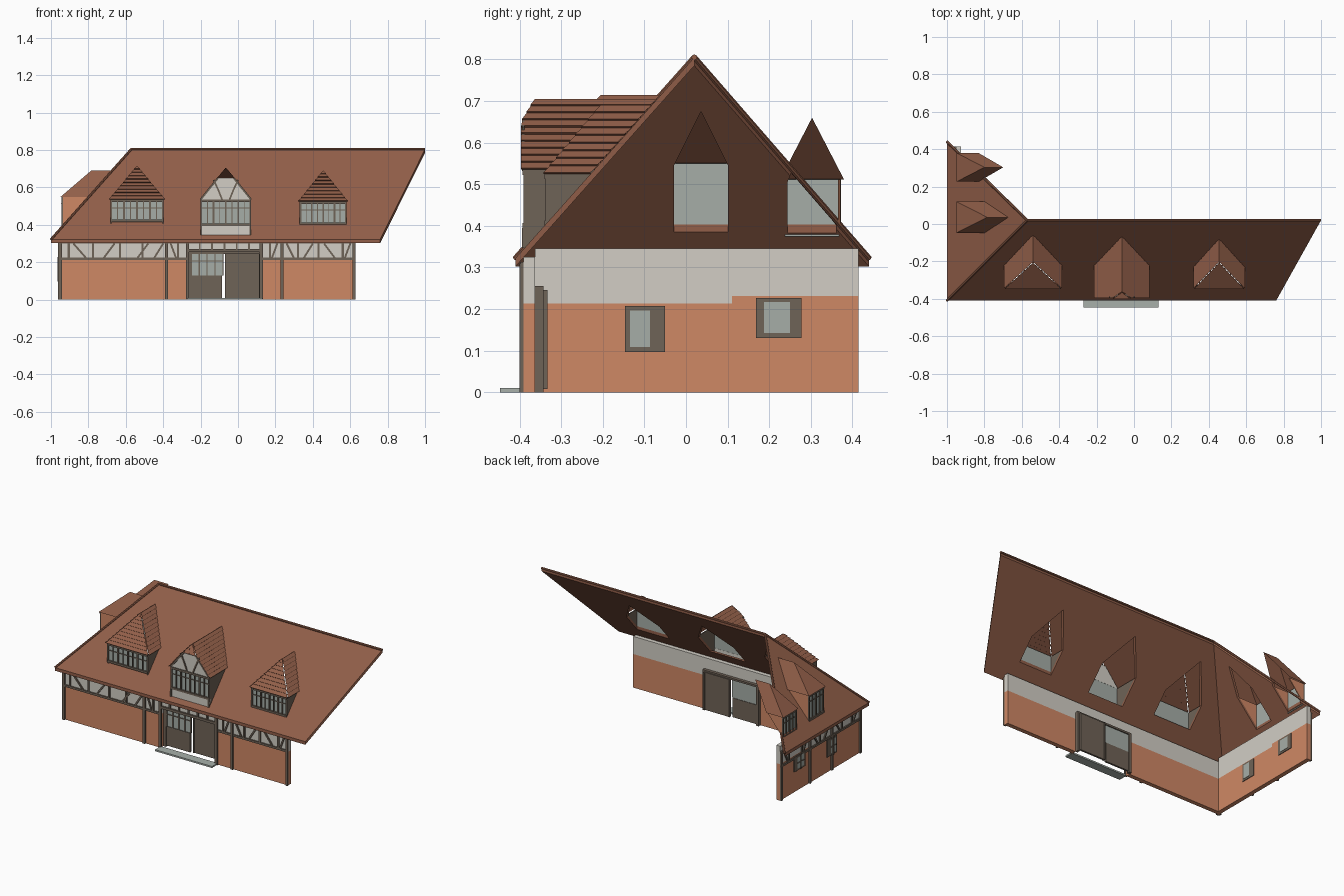
import bpy, bmesh, math
from mathutils import Matrix, Vector as V

if "Cube" in bpy.data.objects:
    bpy.data.objects.remove(bpy.data.objects["Cube"])


def material(name, *rgb):
    lin = [((c / 255 + 0.055) / 1.055) ** 2.4 for c in rgb] + [1]
    m = bpy.data.materials.new(name)
    m.use_nodes = True
    m.diffuse_color = lin
    m.node_tree.nodes["Principled BSDF"].inputs["Base Color"].default_value = lin
    return m


TILE = material("roof tile", 146, 95, 73)
BRICK = material("orange brick", 207, 136, 101)
PLASTER = material("plaster", 210, 206, 197)
TIMBER = material("weathered timber", 111, 99, 87)
GLASS = material("pale glass", 166, 174, 167)
STONE = material("step stone", 168, 176, 170)


class Part:
    """Collects solids into one mesh object."""

    def __init__(self, name, mat, frame=Matrix()):
        self.name, self.mat, self.frame, self.bm = name, mat, frame, bmesh.new()

    def face(self, pts, out=None):
        f = self.bm.faces.new([self.bm.verts.new(p) for p in pts])
        f.normal_update()
        if out and f.normal.dot(out) < 0:
            f.normal_flip()

    def slab(self, pts, vec):
        a = [self.bm.verts.new(p) for p in pts]
        b = [self.bm.verts.new(V(p) + V(vec)) for p in pts]
        n = len(a)
        fs = [self.bm.faces.new(a), self.bm.faces.new(b[::-1])]
        fs += [self.bm.faces.new((a[i], b[i], b[(i + 1) % n], a[(i + 1) % n])) for i in range(n)]
        bmesh.ops.recalc_face_normals(self.bm, faces=fs)
        return self

    def box(self, x0, x1, y0, y1, z0, z1):
        return self.slab([(x0, y0, z0), (x1, y0, z0), (x1, y1, z0), (x0, y1, z0)], (0, 0, z1 - z0))

    def beam(self, a, b, width, depth=0.008):
        """Bar in the local xz plane, standing proud towards -y."""
        a, b = V(a), V(b)
        s = (b - a).normalized().cross(V((0, 1, 0))) * width / 2
        return self.slab([a - s, b - s, b + s, a + s], (0, -depth, 0))

    def rod(self, a, b, r):
        a, b = V(a), V(b)
        m = Matrix.Translation((a + b) / 2) @ (b - a).to_track_quat('Z', 'Y').to_matrix().to_4x4()
        bmesh.ops.create_cone(self.bm, cap_ends=True, segments=8, radius1=r, radius2=r,
                              depth=(b - a).length, matrix=m)

    def done(self):
        self.bm.transform(self.frame)
        me = bpy.data.meshes.new(self.name)
        self.bm.to_mesh(me)
        me.materials.append(self.mat)
        ob = bpy.data.objects.new(self.name, me)
        bpy.context.collection.objects.link(ob)
        return ob


EAVE, RIDGE = 0.322, 0.805
SLOPE = (RIDGE - EAVE) / 0.43
FL, FR, BL = (-1, -0.41, EAVE), (0.76, -0.41, EAVE), (-1, 0.44, EAVE)
RL, RR = (-0.57, 0.02, RIDGE), (1, 0.02, RIDGE)
TURN = Matrix.Rotation(-math.pi / 2, 4, 'Z')
cutter = Part("dormer_cutter", TILE)


def dormer(name, frame, w, face_z, sill, eave, peak, run, hip_z, casements, cheek, n, lap):
    h = w / 2
    back = lambda z: (z - face_z) / SLOPE
    lerp = lambda a, b, t: a + (b - a) * t
    o = 0.008
    half = lambda z: (h + o) * (peak - z) / (peak - eave)
    front = lambda z: lerp(-o, run, max(0, (z - hip_z) / (peak - hip_z)))

    # Roof laid in overlapping courses
    roof = Part(name + "_roof", TILE, frame)

    def courses(z0, left, right, out):
        out = V(out).normalized()
        for i in range(n):
            a, b = lerp(z0, peak, i / n), lerp(z0, peak, (i + 1) / n)
            lo = [V(left(a)), V(right(a))]
            up = [p + out * lap for p in lo]
            top = [V(right(b)), V(left(b))]
            if (top[0] - top[1]).length < 1e-5:
                top.pop()
            roof.face(up + top, out)
            if lap:
                roof.face(lo + up[::-1], V((out.x, out.y, -1)))

    for s in (-1, 1):
        courses(eave, lambda z: (s * half(z), front(z), z), lambda z: (s * half(z), back(z), z),
                (s * (peak - eave), 0, h + o))
    courses(hip_z, lambda z: (-half(z), front(z), z), lambda z: (half(z), front(z), z),
            (0, hip_z - peak, run + o))
    roof.done()

    # Cheeks
    c = Part(name + "_cheeks", cheek, frame)
    for s in (-1, 1):
        c.slab([(s * h, 0, face_z - 0.01), (s * h, 0, eave), (s * h, back(eave), eave)], (-s * 0.006, 0, 0))
    c.done()

    # Window
    Part(name + "_glass", GLASS, frame).box(-h + 0.004, h - 0.004, 0.004, 0.009, sill, eave).done()
    f = Part(name + "_window_frame", TIMBER, frame)
    for z in (sill + 0.006, eave - 0.006):
        f.beam((-h, 0.004, z), (h, 0.004, z), 0.013, 0.009)
    f.beam((-h, 0.004, eave - 0.045), (h, 0.004, eave - 0.045), 0.004, 0.005)
    for i in range(2 * casements + 1):
        x = lerp(-h + 0.004, h - 0.004, i / casements / 2)
        f.beam((x, 0.004, sill), (x, 0.004, eave), 0.004 if i % 2 else 0.009, 0.007)
    f.done()

    # Half-hipped gable with braces, and the panel under the sill
    if hip_z > eave:
        g = half(hip_z) - 0.004
        Part(name + "_gable", PLASTER, frame).slab(
            [(-h, 0, eave), (h, 0, eave), (g, 0, hip_z), (-g, 0, hip_z)], (0, 0.01, 0)).box(
            -h, h, 0, 0.01, face_z, sill).done()
        t = Part(name + "_gable_timber", TIMBER, frame)
        for s in (-1, 1):
            t.beam((s * 0.065, 0, hip_z - 0.01), (s * 0.042, 0, 0.59), 0.009, 0.006)
            t.beam((s * 0.042, 0, 0.59), (s * 0.02, 0, eave), 0.009, 0.006)
            t.beam((s * h, 0, eave), (s * g, 0, hip_z), 0.01, 0.006)
            t.beam((s * (h - 0.004), 0, face_z), (s * (h - 0.004), 0, sill), 0.009, 0.006)
        t.done()

    # Opening through the main roof
    k = h - 0.01
    solid = [(-k, 0.012, sill), (k, 0.012, sill), (k, 0.012, eave - 0.005),
             (0, 0.012, peak - 0.015), (-k, 0.012, eave - 0.005)]
    cutter.slab([frame @ V(p) for p in solid], frame.to_3x3() @ V((0, back(peak) + 0.01, 0)))


at = lambda x, y: Matrix.Translation((x, y, 0))
fz = lambda run: EAVE + run * SLOPE
dormer("left_front_dormer", at(-0.54, -0.335), 0.285, fz(0.075), 0.415, 0.535, 0.715, 0.13, 0.535, 4, TIMBER, 10, 0.006)
dormer("middle_front_dormer", at(-0.065, -0.388), 0.27, fz(0.022), 0.395, 0.535, 0.705, 0.025, 0.65, 4, TIMBER, 10, 0.006)
dormer("right_front_dormer", at(0.455, -0.335), 0.25, fz(0.075), 0.4, 0.525, 0.69, 0.13, 0.525, 4, TIMBER, 9, 0.006)
dormer("side_dormer", at(-0.94, 0.036) @ TURN, 0.15, fz(0.06), 0.385, 0.55, 0.69, 0.155, 0.55, 2, BRICK, 1, 0)
dormer("side_rear_dormer", at(-0.94, 0.303) @ TURN, 0.137, fz(0.06), 0.375, 0.512, 0.66, 0.14, 0.512, 2, BRICK, 1, 0)

# Main roof: front slope and hipped end
cut = cutter.done()
cut.hide_render = True
cut.display_type = 'WIRE'
for name, pts in (("front_roof_slope", (FL, FR, RR, RL)), ("hip_roof_slope", (FL, RL, BL))):
    ob = Part(name, TILE).slab(pts, (0, 0, -0.02)).done()
    mod = ob.modifiers.new("openings", 'BOOLEAN')
    mod.operation, mod.solver, mod.object = 'DIFFERENCE', 'EXACT', cut
caps = Part("ridge_caps", TILE)
for a, b in ((FL, RL), (BL, RL), (RL, RR)):
    caps.rod(a, b, 0.007)
caps.done()

# Walls
LX, RX, FY, BY, T = -0.952, 0.625, -0.39, 0.415, 0.027
DL, DR, SPLIT = -0.27, 0.125, 0.213
low = Part("brick_walls", BRICK)
low.box(LX, DL, FY, FY + T, 0, SPLIT).box(DR, RX, FY, FY + T, 0, SPLIT)
low.box(LX, LX + T, FY + T, 0.11, 0, SPLIT).box(LX, LX + T, 0.11, BY, 0, 0.232).done()
up = Part("plaster_walls", PLASTER)
up.box(LX, DL, FY, FY + T, SPLIT, 0.325).box(DR, RX, FY, FY + T, SPLIT, 0.325)
up.box(DL, DR, FY, FY + T, 0.255, 0.325)
up.box(LX, LX + T, FY + T, 0.11, SPLIT, 0.346).box(LX, LX + T, 0.11, BY, 0.232, 0.346).done()


def half_timber(name, frame, x0, x1, posts, studs, braces, gap=None):
    """Posts, rails, studs and braces on a wall face."""
    p = Part(name, TIMBER, frame)
    p.beam((x0, 0, 0.306), (x1, 0, 0.306), 0.014)
    for a, b in ([(x0, gap[0]), (gap[1], x1)] if gap else [(x0, x1)]):
        p.beam((a, 0, 0.218), (b, 0, 0.218), 0.013)
    for x in posts:
        p.beam((x, 0, 0), (x, 0, 0.31), 0.015, 0.01)
    for x in studs:
        p.beam((x, 0, 0.218), (x, 0, 0.306), 0.011)
    for a, b in braces:
        p.beam((a, 0, 0.3), (b, 0, 0.22), 0.01, 0.007)
    return p


front = half_timber("front_timber", at(0, FY), LX, RX, (-0.948, -0.382, 0.235, 0.62),
                    (-0.905, -0.775, -0.63, -0.51, -0.32, 0.17, 0.32, 0.43, 0.56),
                    ((-0.88, -0.81), (-0.66, -0.72), (-0.48, -0.54), (-0.36, -0.33), (-0.4, -0.45),
                     (0.21, 0.18), (0.26, 0.3), (0.4, 0.35), (0.46, 0.52), (0.6, 0.57)), (DL, DR))
for x in (DL, DR):
    front.beam((x, 0, 0), (x, 0, 0.306), 0.018, 0.01)
front.beam((DL, 0, 0.262), (DR, 0, 0.262), 0.016, 0.01)
for i in range(1, 6):
    x = DL + (DR - DL) * i / 6
    front.beam((x, 0, 0.265), (x, 0, 0.306), 0.01)
front.done()
half_timber("side_timber", at(LX, 0) @ TURN, -BY, -FY, (-0.407, -0.12, 0.1, 0.385),
            (-0.33, -0.2, -0.02, 0.2, 0.3),
            ((-0.38, -0.34), (-0.15, -0.19), (-0.09, -0.04), (0.07, 0.02), (0.13, 0.18), (0.36, 0.31))).done()

# Side wall windows
for name, y0, y1, z0, z1, g0, g1 in (("front", -0.147, -0.05, 0.097, 0.207, -0.135, -0.087),
                                     ("rear", 0.168, 0.278, 0.13, 0.227, 0.188, 0.25)):
    Part(f"side_{name}_window_frame", TIMBER).box(LX - 0.006, LX + T + 0.004, y0, y1, z0, z1).done()
    Part(f"side_{name}_window_glass", GLASS).box(
        LX - 0.008, LX + T + 0.006, g0, g1, z0 + 0.012, z1 - 0.01).done()
    bars = Part(f"side_{name}_window_bars", TIMBER, at(LX - 0.008, 0) @ TURN)
    m, c = -(g0 + g1) / 2, (z0 + z1) / 2
    bars.beam((m, 0, z0), (m, 0, z1), 0.007, 0.004).beam((-g0, 0, c), (-g1, 0, c), 0.005, 0.004).done()

# Entrance: glazed panel, sliding door and step
IN = FY + T
entry = Part("entrance_frame", TIMBER)
entry.box(DL, DL + 0.018, IN, IN + 0.02, 0, 0.255).box(DR - 0.014, DR, IN, IN + 0.02, 0, 0.255)
entry.box(DL, DR, IN, IN + 0.02, 0.244, 0.256)
entry.box(DL + 0.018, -0.085, IN + 0.004, IN + 0.016, 0.008, 0.13)
for i in range(5):
    x = -0.25 + 0.0425 * i
    entry.box(x - 0.003, x + 0.003, IN + 0.002, IN + 0.008, 0.13, 0.245)
entry.box(-0.25, -0.08, IN + 0.002, IN + 0.008, 0.205, 0.209)
entry.done()
Part("entrance_glass", GLASS).box(-0.252, -0.08, IN + 0.008, IN + 0.013, 0.13, 0.245).done()
door = Part("sliding_door", TIMBER).box(-0.07, 0.112, IN + 0.014, IN + 0.026, 0.008, 0.246)
for x in (-0.066, 0.108):
    door.box(x - 0.004, x + 0.004, IN + 0.01, IN + 0.03, 0.008, 0.246)
door.done()
Part("door_step", STONE).box(-0.27, 0.13, -0.447, FY, 0, 0.01).done()
